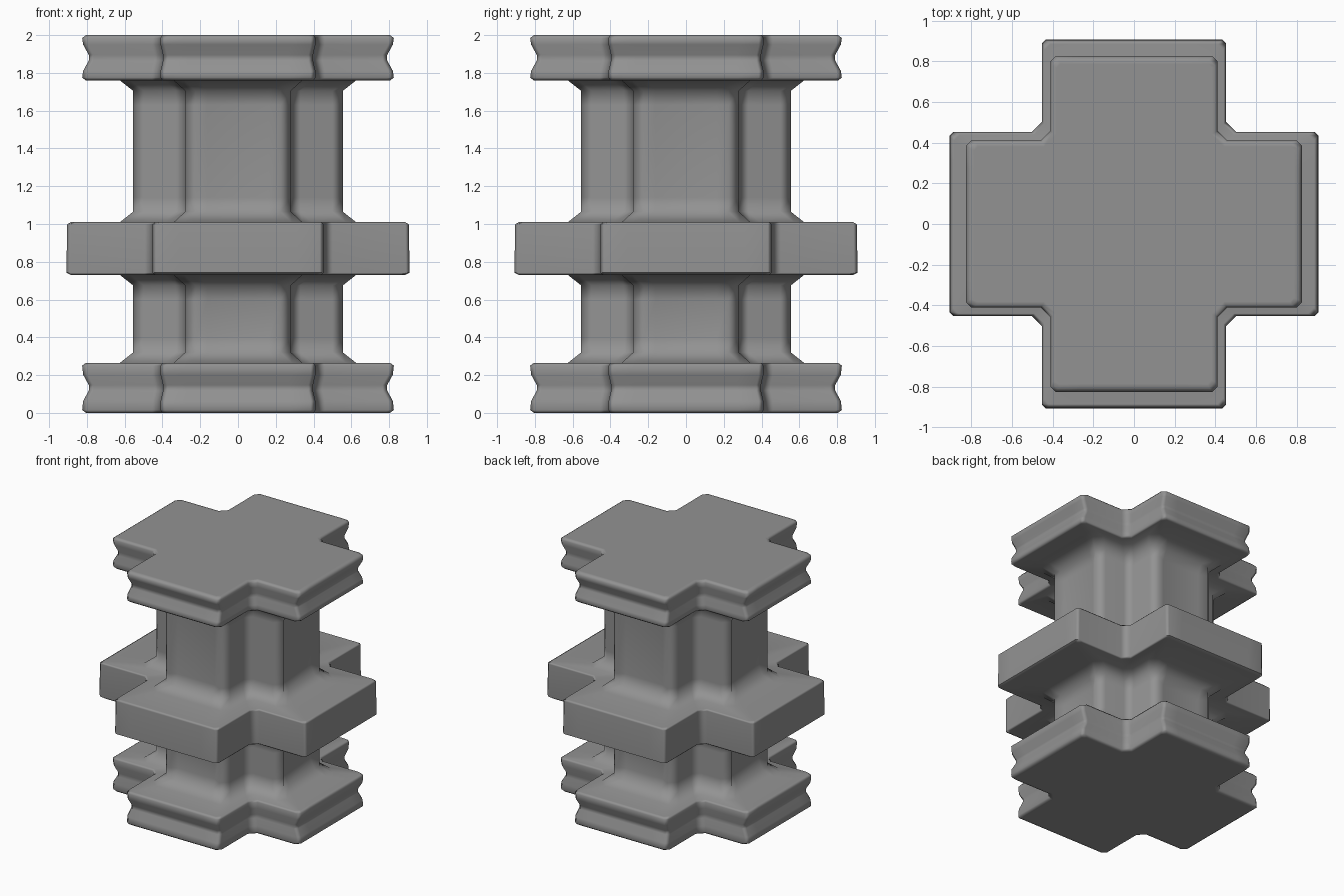
import bpy, bmesh

if "Cube" in bpy.data.objects:
    bpy.data.objects.remove(bpy.data.objects["Cube"])


def cross_ring(end, half, outer, inner, dish=0.0):
    """Plus-shaped outline, chamfered corners, optional dished arm ends."""
    flat = half - outer
    quarter = [
        (end, -flat), (end - dish, -flat * 0.72), (end - dish, flat * 0.72), (end, flat),
        (end - outer, half), (half + inner, half),
        (half, half + inner), (half, end - outer),
    ]
    pts = []
    for _ in range(4):
        pts += quarter
        quarter = [(-y, x) for x, y in quarter]
    return pts


def grooved_slab(z0, z1):
    """End slab with a shallow groove round its edge."""
    mid = (z0 + z1) / 2
    return [
        (z0, 0.805, 0.40, 0.03, 0.05), (z0 + 0.015, 0.825, 0.41, 0.025, 0.05),
        (mid - 0.07, 0.82, 0.41, 0.025, 0.05), (mid - 0.015, 0.79, 0.397, 0.025, 0.05),
        (mid + 0.015, 0.79, 0.397, 0.025, 0.05), (mid + 0.07, 0.82, 0.41, 0.025, 0.05),
        (z1 - 0.015, 0.825, 0.41, 0.025, 0.05), (z1, 0.805, 0.40, 0.03, 0.05),
    ]


def plain_slab(z0, z1):
    """Wide middle slab with slightly eased rims."""
    return [
        (z0, 0.885, 0.44, 0.03, 0.05), (z0 + 0.012, 0.908, 0.452, 0.02, 0.05),
        (z1 - 0.012, 0.905, 0.452, 0.02, 0.05), (z1, 0.885, 0.44, 0.03, 0.05),
    ]


def column(z0, z1):
    """Narrow shaft with dished faces, flaring where it meets the slabs."""
    foot = (0.625, 0.34, 0.055, 0.05)
    shaft = (0.555, 0.28, 0.055, 0.05)
    return [(z0, *foot), (z0 + 0.055, *shaft), (z0 + 0.13, *shaft, 0.035),
            (z1 - 0.13, *shaft, 0.035), (z1 - 0.055, *shaft), (z1, *foot)]


# Full height profile, bottom to top, lofted as one closed body
levels = (grooved_slab(0.0, 0.265) + column(0.265, 0.73) + plain_slab(0.73, 1.01)
          + column(1.01, 1.76) + grooved_slab(1.76, 2.0))

bm = bmesh.new()
rings = [[bm.verts.new((x, y, z)) for x, y in cross_ring(*spec)] for z, *spec in levels]
for a, b in zip(rings, rings[1:]):
    for i in range(len(a)):
        j = (i + 1) % len(a)
        bm.faces.new((a[i], a[j], b[j], b[i]))
caps = [bm.faces.new(rings[0][::-1]), bm.faces.new(rings[-1])]
bmesh.ops.recalc_face_normals(bm, faces=bm.faces)

# Narrow border on the end caps keeps their middle flat under smooth shading
bmesh.ops.inset_individual(bm, faces=caps, thickness=0.02)

mesh = bpy.data.meshes.new("cross_pillar")
bm.to_mesh(mesh)
bm.free()
pillar = bpy.data.objects.new("cross_pillar", mesh)
bpy.context.collection.objects.link(pillar)

# Dark grey finish
stone = bpy.data.materials.new("dark_grey")
stone.diffuse_color = (0.29, 0.29, 0.29, 1.0)
stone.use_nodes = True
stone.node_tree.nodes["Principled BSDF"].inputs["Base Color"].default_value = stone.diffuse_color
mesh.materials.append(stone)

# Soft shading with flat areas kept even
bpy.context.view_layer.objects.active = pillar
pillar.select_set(True)
bpy.ops.object.shade_smooth_by_angle(angle=1.1)
weighted = pillar.modifiers.new("even_shading", 'WEIGHTED_NORMAL')
weighted.keep_sharp = True
